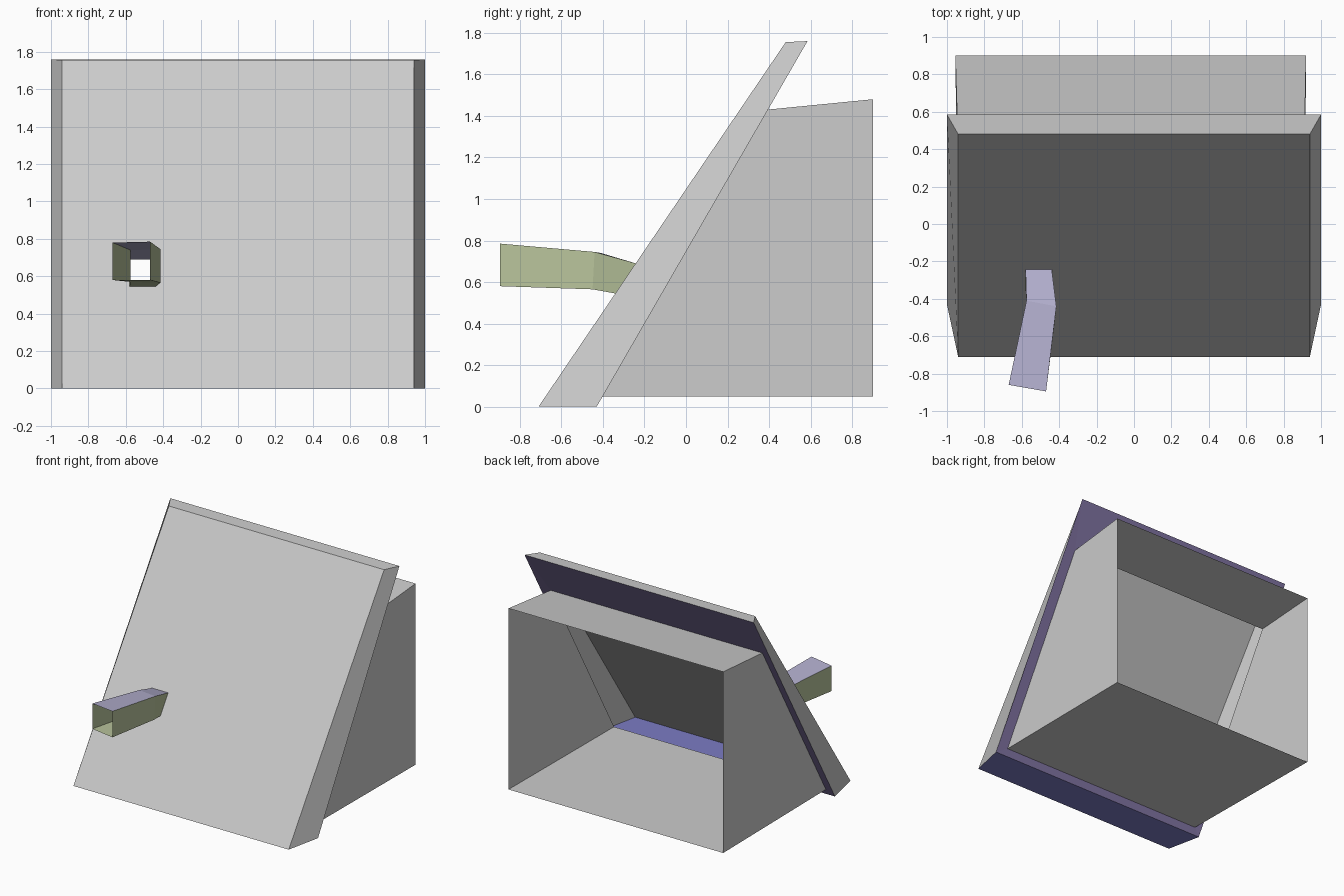
import bpy, bmesh, math

if "Cube" in bpy.data.objects:
    bpy.data.objects.remove(bpy.data.objects["Cube"])


def material(name, rgb):
    m = bpy.data.materials.new(name)
    m.diffuse_color = (*rgb, 1)
    m.use_nodes = True
    m.node_tree.nodes["Principled BSDF"].inputs["Base Color"].default_value = m.diffuse_color
    return m


def build(name, rings, closed=True, mats=(), face_mats=None):
    """Join equal-length rings of points with quads, one strip per ring pair."""
    bm = bmesh.new()
    loops = [[bm.verts.new(p) for p in r] for r in rings]
    n = len(rings[0])
    for a, b in zip(loops, loops[1:]):
        for i in range(n):
            j = (i + 1) % n
            f = bm.faces.new((a[i], a[j], b[j], b[i]))
            if face_mats:
                f.material_index = face_mats[i]
    me = bpy.data.meshes.new(name)
    bm.to_mesh(me)
    bm.free()
    ob = bpy.data.objects.new(name, me)
    bpy.context.collection.objects.link(ob)
    for m in mats:
        me.materials.append(m)
    return ob


def rect(x0, x1, low, high):
    """Rectangle ring, counter-clockwise from the front; low/high are (y, z)."""
    return [(x0, *low), (x1, *low), (x1, *high), (x0, *high)]


grey = material("grey", (0.8, 0.8, 0.8))
violet = material("violet", (0.25, 0.2, 0.42))
blue = material("blue", (0.2, 0.2, 0.55))
olive = material("olive", (0.48, 0.55, 0.33))
lilac = material("lilac", (0.45, 0.43, 0.62))

# Outlines shared by neighbouring parts
front = rect(-0.94, 0.94, (-0.71, 0), (0.48, 1.755))
back = rect(-1, 1, (-0.43, 0), (0.585, 1.76))
mouth = rect(-0.94, 0.91, (-0.402, 0.05), (0.39, 1.43))
hole = rect(-0.58, -0.44, (-0.34, 0.545), (-0.242, 0.69))

# Sloping front panel, pierced where the tube enters
build("front_panel", [front, hole], mats=[grey])

# Flared edge around the panel, with a blue underside
build("panel_edge", [back, front], mats=[grey, blue], face_mats=[1, 0, 0, 0])

# Rim on the back of the panel, around the housing
build("back_rim", [mouth, back], mats=[violet])

# Open-backed housing
rear = rect(-0.955, 0.92, (0.9, 0.05), (0.9, 1.48))
build("housing", [rear, mouth], mats=[grey])

# Bent square tube, open at both ends
tip = [(-0.67, -0.86, 0.58), (-0.47, -0.895, 0.58),
       (-0.47, -0.895, 0.785), (-0.67, -0.86, 0.78)]
bend = [(-0.575, -0.41, 0.57), (-0.415, -0.45, 0.565),
        (-0.415, -0.44, 0.745), (-0.575, -0.41, 0.74)]
build("tube", [hole, bend, tip], mats=[olive, lilac], face_mats=[0, 0, 1, 0])
